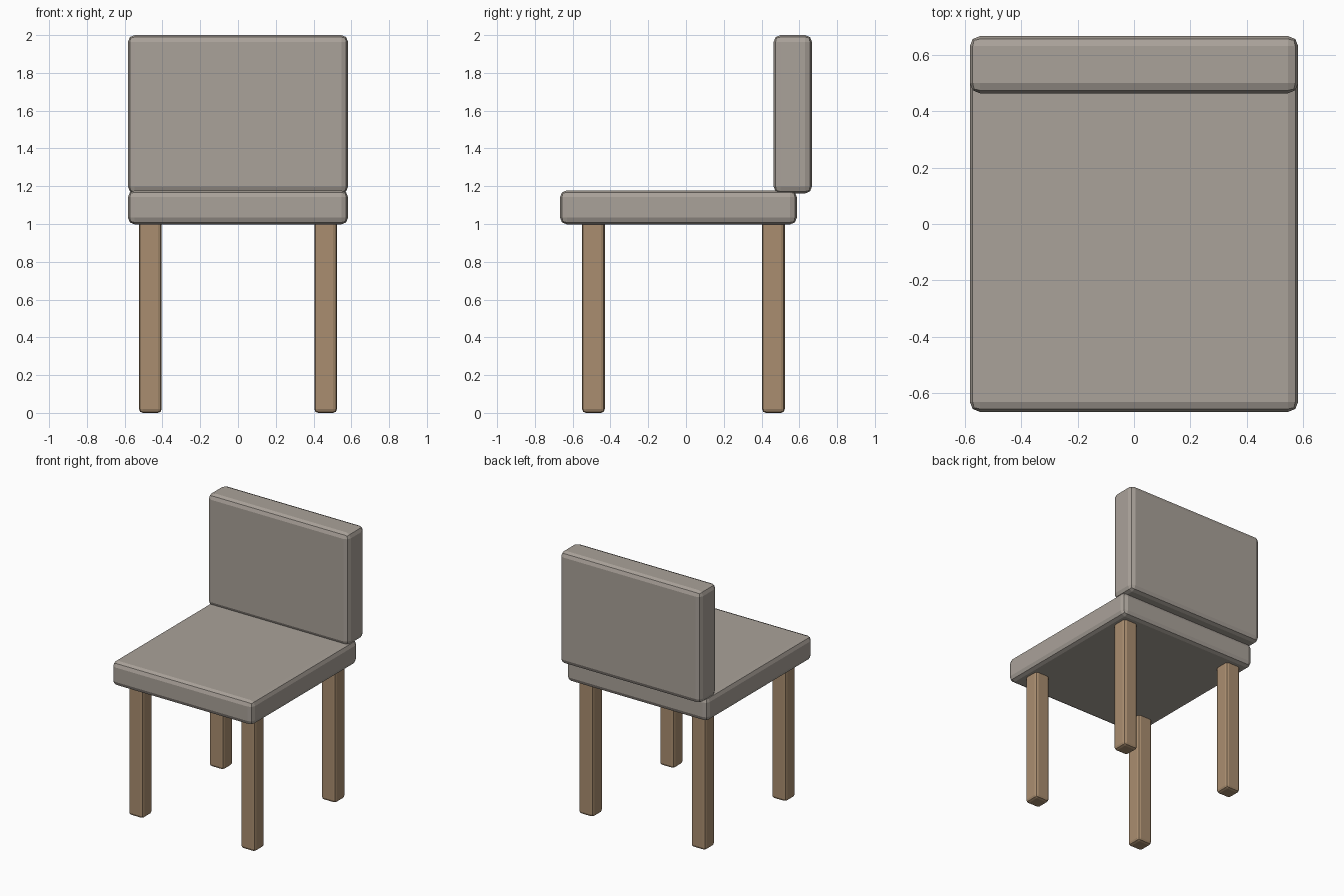
import bpy

if "Cube" in bpy.data.objects:
    bpy.data.objects.remove(bpy.data.objects["Cube"])


def material(name, color):
    mat = bpy.data.materials.new(name)
    mat.diffuse_color = color
    mat.use_nodes = True
    mat.node_tree.nodes["Principled BSDF"].inputs["Base Color"].default_value = mat.diffuse_color
    return mat


def rounded_box(name, lo, hi, bevel, mat):
    """Box between two corners with two-segment rounded edges."""
    center = [(a + b) / 2 for a, b in zip(lo, hi)]
    bpy.ops.mesh.primitive_cube_add(size=1, location=center)
    obj = bpy.context.object
    obj.name = name
    obj.scale = [b - a for a, b in zip(lo, hi)]
    bpy.ops.object.transform_apply(location=False, rotation=False, scale=True)
    mod = obj.modifiers.new("Rounded edges", 'BEVEL')
    mod.width = bevel
    mod.segments = 2
    obj.data.materials.append(mat)
    return obj


fabric = material("fabric", (0.40, 0.36, 0.32, 1))
wood = material("wood", (0.40, 0.27, 0.16, 1))

# Cushions
rounded_box("seat", (-0.583, -0.667, 0.998), (0.583, 0.587, 1.178), 0.036, fabric)
rounded_box("backrest", (-0.583, 0.464, 1.162), (0.583, 0.667, 2.0), 0.036, fabric)

# Four legs, tops tucked slightly into the seat
for row, y in (("front", -0.49), ("back", 0.463)):
    for side, x in (("left", -0.464), ("right", 0.464)):
        rounded_box(f"{row}_{side}_leg", (x - 0.06, y - 0.06, 0),
                    (x + 0.06, y + 0.06, 1.02), 0.02, wood)
